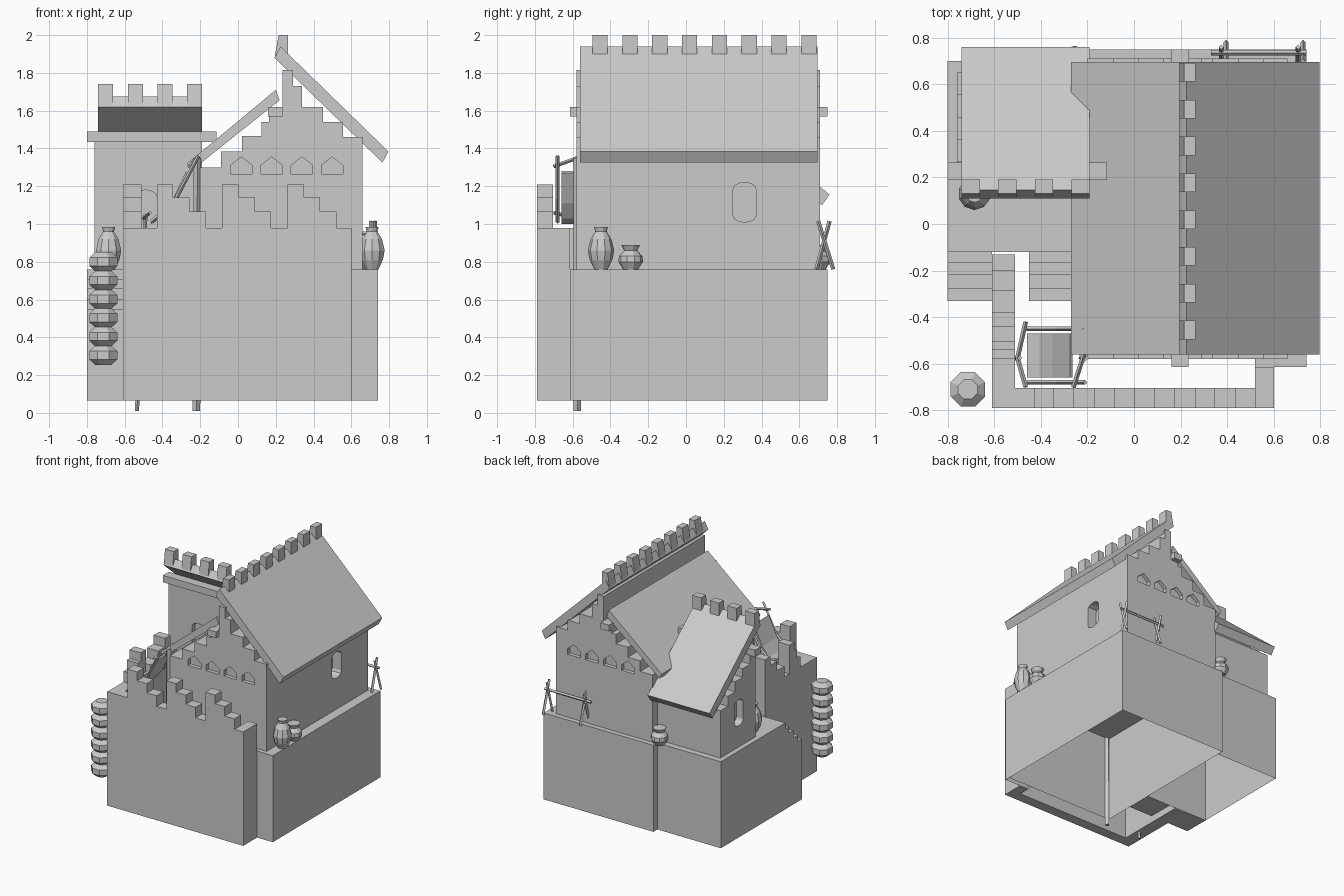
import bpy, bmesh, math
from mathutils import Vector

old = bpy.data.objects.get("Cube")
if old:
    bpy.data.objects.remove(old, do_unlink=True)

stone = bpy.data.materials.new("plain_grey")
stone.use_nodes = True
GREY = (0.6, 0.6, 0.6, 1)
stone.diffuse_color = GREY
stone.node_tree.nodes["Principled BSDF"].inputs["Base Color"].default_value = GREY


def finish(name, bm):
    bmesh.ops.recalc_face_normals(bm, faces=bm.faces)
    me = bpy.data.meshes.new(name)
    bm.to_mesh(me)
    bm.free()
    me.materials.append(stone)
    ob = bpy.data.objects.new(name, me)
    bpy.context.collection.objects.link(ob)
    return ob


def add_prism(bm, pts, axis, a, b):
    """Extrude a 2D outline along x (outline in y,z) or y (outline in x,z)."""
    def at(p, t):
        return (t, p[0], p[1]) if axis == "x" else (p[0], t, p[1])
    lo = [bm.verts.new(at(p, a)) for p in pts]
    hi = [bm.verts.new(at(p, b)) for p in pts]
    bm.faces.new(lo)
    bm.faces.new(hi[::-1])
    for i in range(len(pts)):
        j = (i + 1) % len(pts)
        bm.faces.new((lo[j], lo[i], hi[i], hi[j]))


def prism(name, pts, axis, a, b):
    bm = bmesh.new()
    add_prism(bm, pts, axis, a, b)
    return finish(name, bm)


def rect(u0, u1, v0, v1):
    return [(u0, v0), (u1, v0), (u1, v1), (u0, v1)]


def box(name, x0, x1, y0, y1, z0, z1, open_bottom=False):
    bm = bmesh.new()
    add_prism(bm, rect(x0, x1, z0, z1), "y", y0, y1)
    if open_bottom:
        low = [f for f in bm.faces if all(v.co.z < z0 + 0.001 for v in f.verts)]
        bmesh.ops.delete(bm, geom=low, context="FACES_ONLY")
    return finish(name, bm)


def stepped(start, steps, base):
    """Outline of a wall whose top follows (end, height) steps."""
    pts, u = [(start, base)], start
    for end, h in steps:
        pts += [(u, h), (end, h)]
        u = end
    pts.append((u, base))
    clean = [p for i, p in enumerate(pts) if i == 0 or p != pts[i - 1]]
    return clean


def bar(name, p, q, r=0.01, sides=4):
    p, q = Vector(p), Vector(q)
    d = q - p
    bm = bmesh.new()
    bmesh.ops.create_cone(bm, cap_ends=True, segments=sides, radius1=r, radius2=r, depth=d.length)
    ob = finish(name, bm)
    ob.rotation_mode = "QUATERNION"
    ob.rotation_quaternion = d.to_track_quat("Z", "Y")
    ob.location = (p + q) / 2
    return ob


def lathe(name, x, y, z, profile, sides=10):
    bm = bmesh.new()
    rings = []
    for r, h in profile:
        rings.append([bm.verts.new((x + r * math.cos(math.tau * (i + .5) / sides),
                                    y + r * math.sin(math.tau * (i + .5) / sides), z + h))
                      for i in range(sides)])
    for a, b in zip(rings, rings[1:]):
        for i in range(sides):
            j = (i + 1) % sides
            bm.faces.new((a[i], a[j], b[j], b[i]))
    bm.faces.new(rings[0][::-1])
    bm.faces.new(rings[-1])
    return finish(name, bm)


def arch(c, w, z0, z1, round_bottom=False):
    """Opening outline with a rounded head."""
    r, k = w / 2, 0.035
    top = [(c + r * math.cos(math.pi * i / 6), z1 - k + k * math.sin(math.pi * i / 6)) for i in range(7)]
    if not round_bottom:
        return [(c - r, z0), (c + r, z0)] + top
    return [(u, z0 + z1 - v) for u, v in top[::-1]] + top


def carve(target, name, cuts):
    bm = bmesh.new()
    for pts, axis, a, b in cuts:
        add_prism(bm, pts, axis, a, b)
    cutter = finish(name, bm)
    cutter.hide_render = True
    cutter.hide_viewport = True
    mod = target.modifiers.new("openings", "BOOLEAN")
    mod.operation = "DIFFERENCE"
    mod.solver = "EXACT"
    mod.object = cutter


GROUND, LEDGE, WALL = 0.065, 0.76, 0.98

# Base blocks and terrace
box("house_base", -0.235, 0.74, -0.575, 0.75, GROUND, LEDGE, True)
box("base_front_corner", 0.52, 0.74, -0.615, -0.575, GROUND, LEDGE, True)
box("terrace", -0.8, -0.235, -0.12, 0.7, GROUND, LEDGE, True)
stair = stepped(-0.33, [(-0.28, 0.55), (-0.22, 0.6), (-0.165, 0.66), (-0.12, 0.71)], GROUND)
prism("outer_stairs", stair, "x", -0.8, -0.61)
prism("inner_stairs", stair, "x", -0.45, -0.235)

# Courtyard walls with descending stepped battlements
steps, u = [(-0.43, WALL)], -0.43
for i in range(3):
    for h in (1.21, 1.14, 1.065, WALL):
        u += 0.0865
        steps.append((u, h))
steps[-1] = (0.60, WALL)
prism("front_wall", stepped(-0.61, steps, GROUND), "y", -0.79, -0.705)
side = [(-0.58, WALL), (-0.54, 1.065), (-0.505, 1.14), (-0.44, 1.21), (-0.38, WALL),
        (-0.285, 1.065), (-0.2, 1.14), (-0.13, 1.21)]
prism("side_wall", stepped(-0.705, side, GROUND), "x", -0.61, -0.51)
box("short_side_wall", 0.52, 0.60, -0.705, -0.615, GROUND, WALL)

# House with crow-stepped gables
gable = [(-0.09, 1.30), (0.02, 1.385), (0.125, 1.465), (0.165, 1.54), (0.235, 1.62),
         (0.29, 1.815), (0.34, 1.73), (0.45, 1.62), (0.555, 1.54), (0.66, 1.46)]
house = prism("house_body", stepped(-0.2, gable, LEDGE), "y", -0.58, 0.71)
cuts = [(arch(0.31, 0.12, 1.01, 1.22, True), "x", 0.58, 0.7)]
for i in range(4):
    c = 0.018 + 0.16 * i
    niche = [(c - 0.057, 1.265), (c + 0.057, 1.265), (c + 0.057, 1.31), (c, 1.355), (c - 0.057, 1.31)]
    cuts += [(niche, "y", -0.62, -0.55), (niche, "y", 0.68, 0.75)]
carve(house, "house_opening_cutter", cuts)
box("ridge_beam", 0.16, 0.235, -0.615, 0.75, 1.57, 1.62)

# House roof slabs and ridge merlons
prism("right_roof", [(0.193, 1.88), (0.765, 1.325), (0.796, 1.384), (0.225, 1.94)], "y", -0.56, 0.695)
prism("left_roof", [(0.2, 1.71), (0.22, 1.655), (-0.25, 1.28), (-0.27, 1.32)], "y", -0.56, 0.695)
for i in range(8):
    y = -0.495 + 0.158 * i
    prism("ridge_merlon", [(0.195, 1.89), (0.215, 2.0), (0.265, 2.0), (0.265, 1.9)], "y", y, y + 0.08)

# Tower with stepped sides and a single-slope roof
tower = prism("tower_body", stepped(0.2, [(0.27, 1.44), (0.365, 1.37), (0.46, 1.30), (0.555, 1.22),
                                          (0.65, 1.14)], LEDGE), "x", -0.76, -0.19)
carve(tower, "tower_opening_cutter", [(arch(0.415, 0.11, 0.93, 1.14, True), "x", -0.8, -0.7),
                                      (arch(-0.49, 0.12, 0.78, 1.18), "y", 0.15, 0.24)])
box("tower_beam", -0.8, -0.115, 0.19, 0.265, 1.435, 1.49)
prism("tower_roof", [(0.11, 1.62), (0.72, 1.10), (0.76, 1.155), (0.145, 1.675)], "x", -0.74, -0.19)
for i in range(4):
    x = -0.74 + 0.157 * i
    prism("tower_merlon", [(0.115, 1.625), (0.13, 1.74), (0.19, 1.74), (0.19, 1.625)], "x", x, x + 0.079)

# Jars
tall = [(0.035, 0), (0.06, 0.05), (0.07, 0.1), (0.055, 0.16), (0.03, 0.2), (0.037, 0.225)]
small = [(0.04, 0), (0.065, 0.04), (0.062, 0.07), (0.035, 0.1), (0.05, 0.13)]
lathe("tall_jar", 0.71, -0.45, LEDGE, tall)
lathe("terrace_jar", -0.685, 0.13, LEDGE, tall)
lathe("small_jar", 0.7, -0.293, LEDGE, small)
lathe("back_jar", -0.255, 0.7, LEDGE, small)

# Hanging string of lanterns
for i in range(6):
    lathe("lantern", -0.713, -0.71, 0.8 - 0.099 * i,
          [(0.045, -0.052), (0.08, -0.022), (0.08, 0.022), (0.045, 0.052)], 8)

# Drying rack on the back ledge
for x in (0.375, 0.705):
    bar("rack_leg", (x, 0.69, LEDGE), (x, 0.76, 1.015), 0.011)
    bar("rack_leg", (x + 0.02, 0.78, LEDGE), (x + 0.02, 0.7, 1.015), 0.011)
bar("rack_rail", (0.33, 0.735, 0.95), (0.74, 0.735, 0.95), 0.011)

# Sloping awning cloth on poles in the courtyard
prism("awning_cloth", [(-0.265, 1.27), (-0.34, 1.11), (-0.4, 1.03), (-0.46, 1.0),
                       (-0.46, 1.012), (-0.405, 1.045), (-0.35, 1.12), (-0.275, 1.28)], "y", -0.66, -0.47)
bar("house_pole", (-0.22, -0.575, 0.01), (-0.215, -0.575, 1.35), 0.02)
bar("outer_pole", (-0.535, -0.575, 0.01), (-0.49, -0.575, 1.05), 0.011)
bar("upper_arm", (-0.215, -0.56, 1.355), (-0.26, -0.7, 1.305))
bar("upper_arm", (-0.215, -0.56, 1.355), (-0.26, -0.42, 1.305))
bar("lower_arm", (-0.5, -0.575, 1.03), (-0.465, -0.7, 1.06))
bar("lower_arm", (-0.5, -0.575, 1.03), (-0.465, -0.42, 1.06))
for y in (-0.68, -0.45):
    bar("awning_rail", (-0.21, y, 1.36), (-0.33, y, 1.13))
    bar("awning_rail", (-0.33, y, 1.13), (-0.46, y, 1.01))
